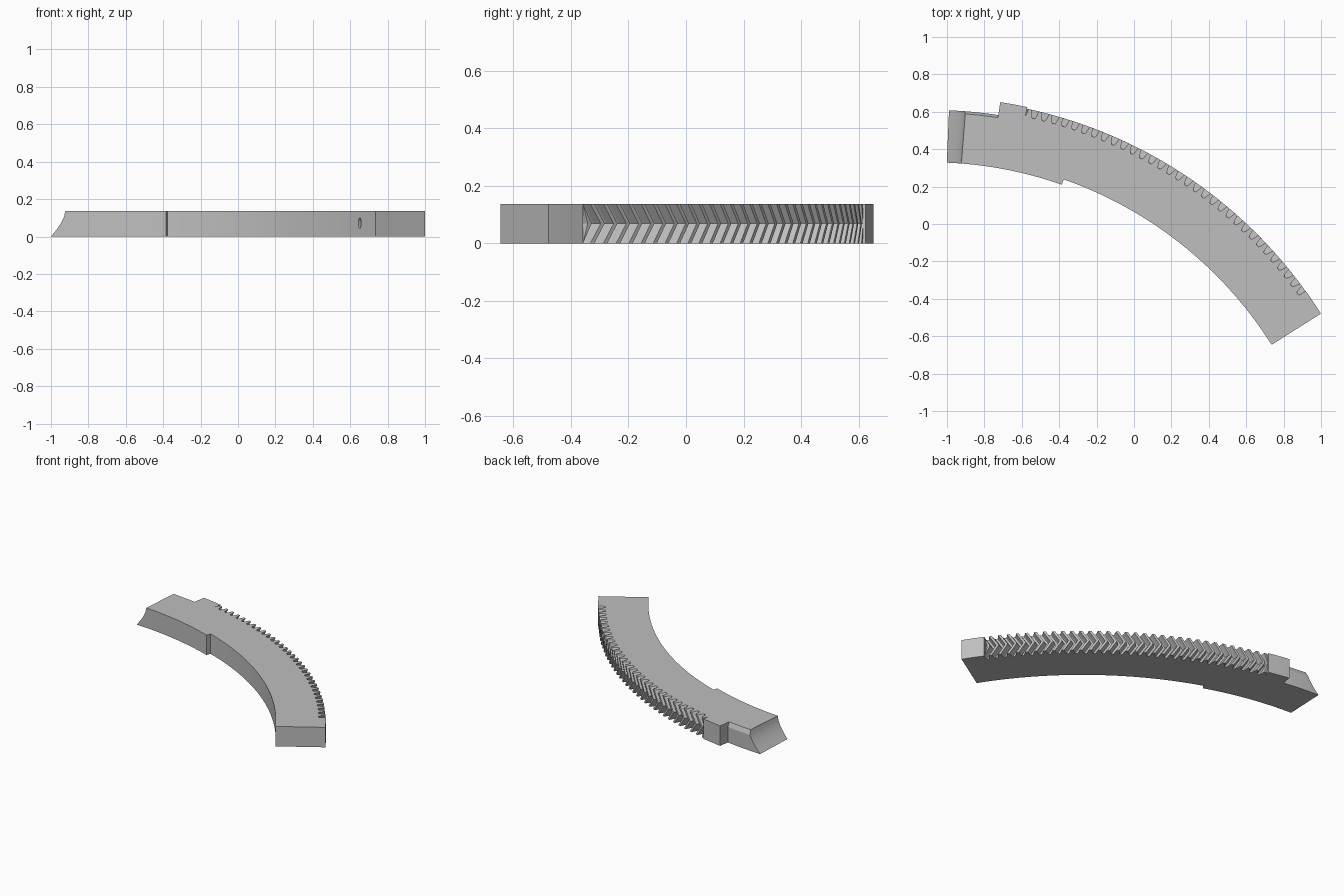
import bpy, bmesh, math
from mathutils import Vector

CX, CY = -1.09, -1.80           # centre of the arc
H = 0.137                       # plate thickness
ROOT, TIP = 2.428, 2.471        # tooth root and tip radii
LO, HI, END = 12.1, 54.3, 57.7  # toothed range and far end, degrees from +y
TEETH = 32
HELIX = 1.05                    # chevron sweep in degrees

cube = bpy.data.objects.get("Cube")
if cube:
    bpy.data.objects.remove(cube, do_unlink=True)

steel = bpy.data.materials.new("plain grey")
steel.use_nodes = True
grey = (0.52, 0.52, 0.52, 1)
steel.diffuse_color = grey
steel.node_tree.nodes["Principled BSDF"].inputs["Base Color"].default_value = grey


def polar(r, a, z):
    a = math.radians(a)
    return Vector((CX + r * math.sin(a), CY + r * math.cos(a), z))


def arc(r, a, b, n, z):
    return [polar(r, a + (b - a) * i / n, z) for i in range(n + 1)]


def loft(bm, rings):
    """Skin matching outlines stacked in height and cap both ends."""
    loops = [[bm.verts.new(p) for p in ring] for ring in rings]
    n = len(loops[0])
    for low, high in zip(loops, loops[1:]):
        for i in range(n):
            j = (i + 1) % n
            bm.faces.new((low[i], low[j], high[j], high[i]))
    bm.faces.new(loops[0][::-1])
    bm.faces.new(loops[-1])


def finish(bm, name):
    bmesh.ops.remove_doubles(bm, verts=bm.verts, dist=1e-5)
    bmesh.ops.recalc_face_normals(bm, faces=bm.faces)
    mesh = bpy.data.meshes.new(name)
    bm.to_mesh(mesh)
    bm.free()
    mesh.materials.append(steel)
    obj = bpy.data.objects.new(name, mesh)
    bpy.context.collection.objects.link(obj)
    return obj


def body_outline(z):
    t = z / H
    start = 2.4 + 2.1 * (1 - (1 - t) ** 1.6)      # hollow-curved near end
    neck = 2.41 - 0.014 * max(0, (t - 0.78) / 0.22)  # chamfered upper edge
    return (arc(neck, start, 8.7, 6, z) + arc(2.48, 8.7, LO, 4, z)
            + arc(ROOT, LO, HI, 64, z) + arc(2.472, HI, END, 4, z)
            + arc(2.16, END, 19.3, 48, z) + arc(2.13, 19.3, start, 16, z))


# Curved body with end blocks, stepped inner edge and hollow end
bm = bmesh.new()
loft(bm, [body_outline(H * t) for t in (0, 0.15, 0.3, 0.45, 0.6, 0.78, 1)])
body = finish(bm, "curved_body")

# Small oval dimple in the inner edge
bm = bmesh.new()
bmesh.ops.create_cone(bm, cap_ends=True, segments=16, radius1=0.028,
                      radius2=0.028, depth=0.04)
cutter = finish(bm, "dimple_cutter")
spot = polar(2.16, 53.7, 0.072)
axis = Vector((spot.x - CX, spot.y - CY, 0))
cutter.location = spot
cutter.rotation_euler = axis.to_track_quat("Z", "Y").to_euler()
cutter.scale = (0.45, 1, 1)
cutter.hide_render = True
cutter.hide_viewport = True
cut = body.modifiers.new("dimple", "BOOLEAN")
cut.operation = "DIFFERENCE"
cut.object = cutter

# Chevron teeth, trimmed where they meet the end blocks
pitch = (HI - LO) / TEETH
profile = [(-0.37, ROOT - 0.001), (-0.27, ROOT + 0.012), (-0.15, TIP),
           (0.15, TIP), (0.27, ROOT + 0.012), (0.37, ROOT - 0.001)]
bm = bmesh.new()
for k in range(-1, TEETH):
    mid = LO + pitch * (k + 0.5)
    rings = []
    for z, sweep in ((0, HELIX), (H / 2, 0), (H, HELIX)):
        rings.append([polar(r, min(HI, max(LO, mid + sweep + w * pitch)), z)
                      for w, r in profile])
    loft(bm, rings)
bmesh.ops.dissolve_degenerate(bm, edges=bm.edges, dist=1e-5)
teeth = finish(bm, "chevron_teeth")

# Smooth the long curves and keep every corner crisp
bpy.ops.object.select_all(action="DESELECT")
body.select_set(True)
bpy.context.view_layer.objects.active = body
bpy.ops.object.shade_smooth_by_angle(angle=math.radians(15))
